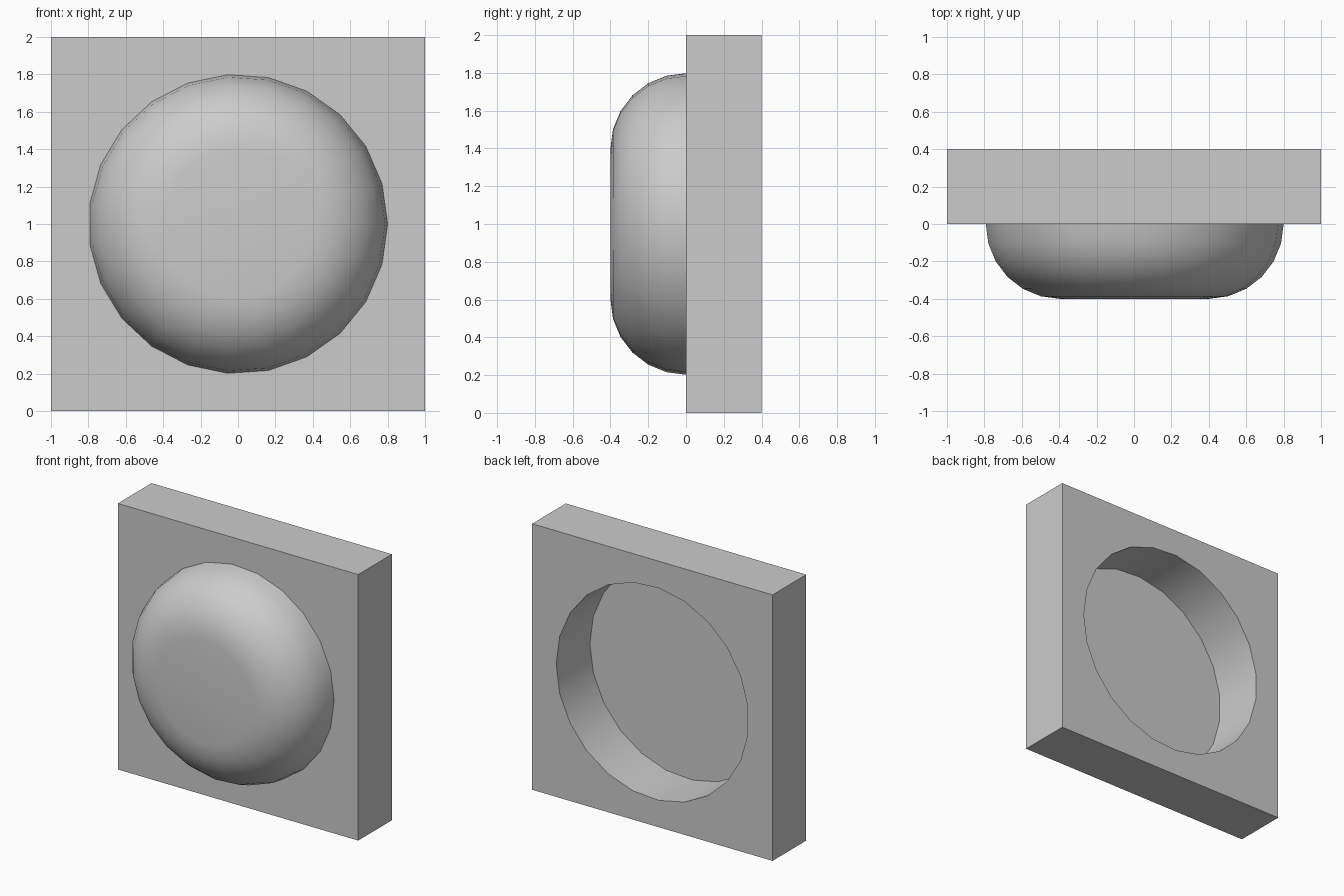
import bpy, bmesh
from math import sin, cos, pi, radians
from mathutils import Vector

if "Cube" in bpy.data.objects:
    bpy.data.objects.remove(bpy.data.objects["Cube"])

SIDES = 23
CENTRE = Vector((0, 0, 1))


def lathe(name, profile):
    """Spin (radius, y) points around the front-to-back axis through CENTRE."""
    bm = bmesh.new()
    verts = [bm.verts.new((r, y, 1)) for r, y in profile]
    edges = [bm.edges.new(pair) for pair in zip(verts, verts[1:])]
    bmesh.ops.spin(bm, geom=verts + edges, cent=CENTRE, axis=(0, 1, 0),
                   angle=2 * pi, steps=SIDES, use_duplicate=False)
    bmesh.ops.remove_doubles(bm, verts=bm.verts, dist=1e-4)
    bmesh.ops.recalc_face_normals(bm, faces=bm.faces)
    mesh = bpy.data.meshes.new(name)
    bm.to_mesh(mesh)
    bm.free()
    obj = bpy.data.objects.new(name, mesh)
    bpy.context.collection.objects.link(obj)
    return obj


def smooth(obj):
    bpy.ops.object.select_all(action='DESELECT')
    obj.select_set(True)
    bpy.context.view_layer.objects.active = obj
    bpy.ops.object.shade_smooth_by_angle(angle=radians(30))


# Square wall plate
bpy.ops.mesh.primitive_cube_add(size=1, location=(0, 0.2, 1))
plate = bpy.context.object
plate.name = "square_plate"
plate.scale = (2, 0.4, 2)
bpy.ops.object.transform_apply(location=True, rotation=False, scale=True)

# Round opening through the plate
cutter = lathe("opening_cutter", [(0, -0.2), (0.8, -0.2), (0.8, 0.6), (0, 0.6)])
cutter.hide_render = True
cut = plate.modifiers.new("opening", 'BOOLEAN')
cut.operation = 'DIFFERENCE'
cut.solver = 'EXACT'
cut.object = cutter
bpy.context.view_layer.objects.active = plate
bpy.ops.object.modifier_apply(modifier=cut.name)
bpy.data.objects.remove(cutter, do_unlink=True)
smooth(plate)

# Rounded front lens: flat face, quarter-round rim, flat back at the plate front
rim = [(0.4 + 0.4 * sin(i * pi / 12), -0.4 * cos(i * pi / 12)) for i in range(7)]
lens = lathe("rounded_lens", [(0, -0.4)] + rim + [(0, 0)])
smooth(lens)
